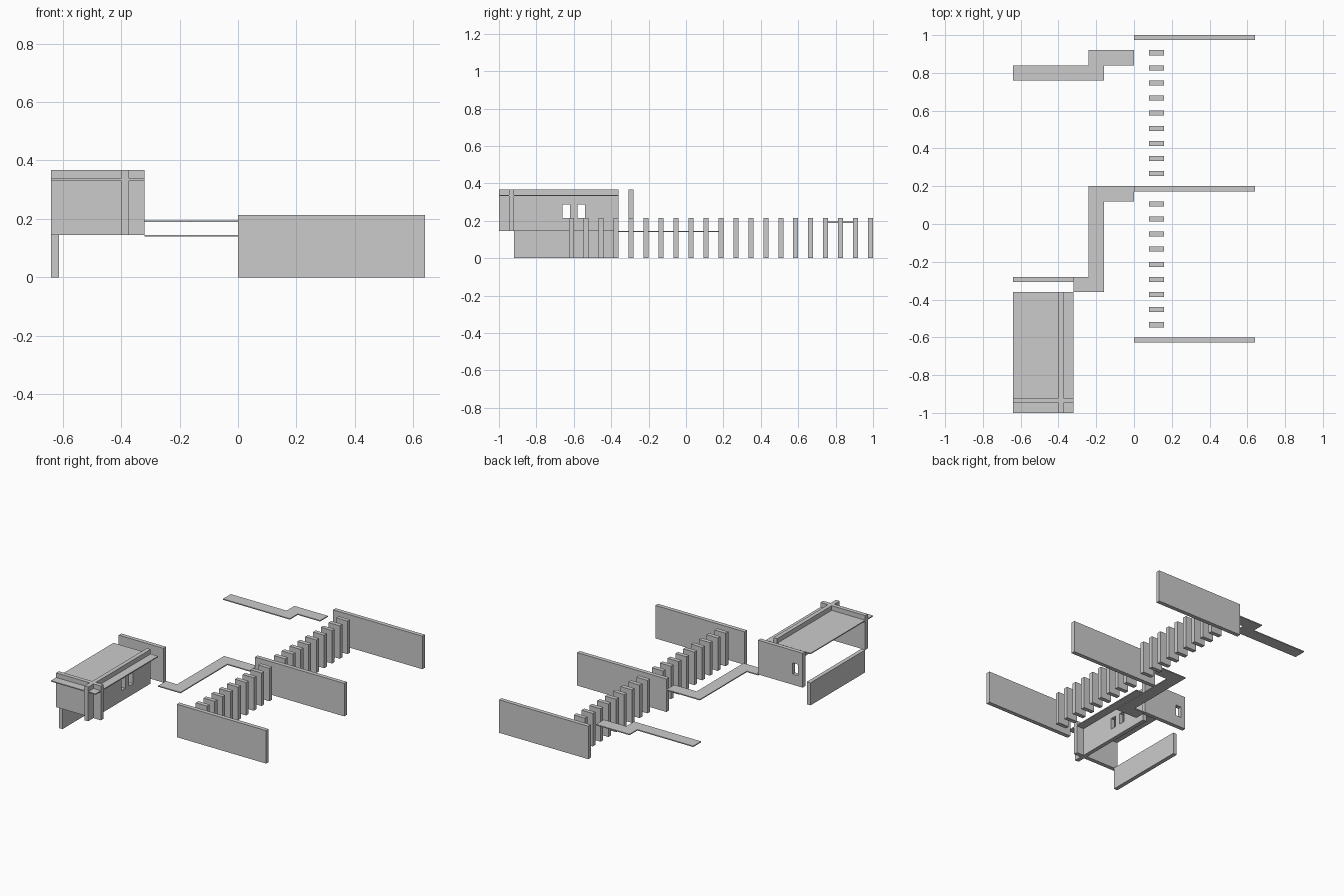
import bpy, bmesh

if "Cube" in bpy.data.objects:
    bpy.data.objects.remove(bpy.data.objects["Cube"])

T = 0.0267          # wall thickness
WALL_H = 0.2135     # free-standing wall and fin height
FLOOR = 0.1455      # underside of raised room
TOP = 0.3675        # top of room walls
SILL, HEAD = 0.2135, 0.2865


def box(name, x0, x1, y0, y1, z0, z1):
    mesh = bpy.data.meshes.new(name)
    bm = bmesh.new()
    bmesh.ops.create_cube(bm, size=1)
    for v in bm.verts:
        v.co.x = x1 if v.co.x > 0 else x0
        v.co.y = y1 if v.co.y > 0 else y0
        v.co.z = z1 if v.co.z > 0 else z0
    bm.to_mesh(mesh)
    bm.free()
    ob = bpy.data.objects.new(name, mesh)
    bpy.context.collection.objects.link(ob)
    return ob


def slab(name, outline, z0, z1):
    """Flat plate extruded from a plan outline."""
    mesh = bpy.data.meshes.new(name)
    bm = bmesh.new()
    face = bm.faces.new([bm.verts.new((x, y, z0)) for x, y in outline])
    new = bmesh.ops.extrude_face_region(bm, geom=[face])["geom"]
    verts = [g for g in new if isinstance(g, bmesh.types.BMVert)]
    bmesh.ops.translate(bm, verts=verts, vec=(0, 0, z1 - z0))
    bmesh.ops.recalc_face_normals(bm, faces=bm.faces[:])
    bm.to_mesh(mesh)
    bm.free()
    ob = bpy.data.objects.new(name, mesh)
    bpy.context.collection.objects.link(ob)


def window(wall, *bounds):
    cutter = box("window_cutter", *bounds)
    cutter.hide_render = True
    cutter.hide_viewport = True
    cutter.display_type = 'WIRE'
    mod = wall.modifiers.new("window", 'BOOLEAN')
    mod.operation = 'DIFFERENCE'
    mod.solver = 'EXACT'
    mod.object = cutter


# Three long parallel walls
for i, y in enumerate((1.0, 0.2, -0.6)):
    box(f"long_wall_{i + 1}", 0, 0.64, y - T, y, 0, WALL_H)

# Rows of short fins between the long walls
for bay, start in enumerate((0.92, 0.12)):
    for i in range(9):
        y = start - 0.08 * i
        box(f"fin_{bay + 1}_{i + 1}", 0.08, 0.16, y - T, y, 0, WALL_H)

# Raised stepped walkways
slab("upper_walkway", [(-0.64, 0.76), (-0.16, 0.76), (-0.16, 0.84), (0, 0.84),
                       (0, 0.92), (-0.24, 0.92), (-0.24, 0.84), (-0.64, 0.84)],
     0.1885, 0.195)
slab("lower_walkway", [(-0.32, -0.36), (-0.16, -0.36), (-0.16, 0.12), (0, 0.12),
                       (0, 0.2), (-0.24, 0.2), (-0.24, -0.28), (-0.32, -0.28)],
     0.139, FLOOR)

# Raised room: low side wall, front wall, thin roof
box("low_side_wall", -0.64, -0.64 + T, -0.92, -0.36, 0, FLOOR)
box("room_front_wall", -0.64, -0.32, -0.92 - T, -0.92, FLOOR, TOP)
box("room_roof", -0.64, -0.32, -1.0, -0.36, 0.331, 0.3375)

# Side wall with two windows
side = box("room_side_wall", -0.4, -0.4 + T, -1.0, -0.36, FLOOR, TOP)
for y in (-0.66, -0.58):
    window(side, -0.45, -0.33, y, y + 0.04, SILL, HEAD)

# Detached back wall with one window
back = box("room_back_wall", -0.64, -0.32, -0.28 - T, -0.28, FLOOR, TOP)
window(back, -0.607, -0.567, -0.35, -0.25, SILL, HEAD)
